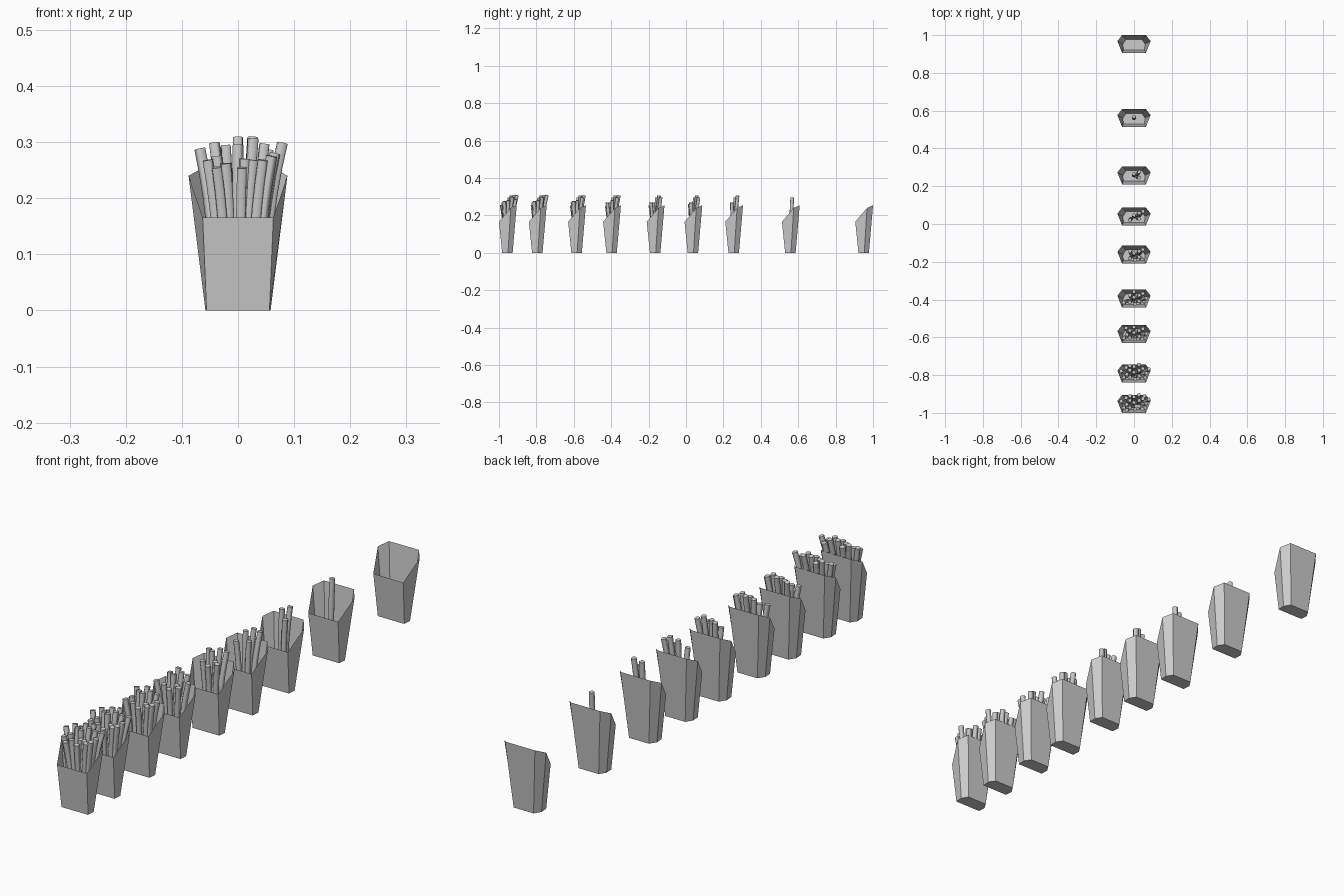
import bpy, bmesh, math
from mathutils import Vector

if "Cube" in bpy.data.objects:
    bpy.data.objects.remove(bpy.data.objects["Cube"])

# y of each carton's front lip, and how many fries it holds (full to empty)
FRONTS = [-1.0, -0.84, -0.63, -0.443, -0.21, -0.008, 0.21, 0.513, 0.905]
COUNTS = [21, 18, 14, 11, 8, 5, 3, 1, 0]

# Carton half outline (x, y, z), y measured from the front lip
BOTTOM = [(0.056, 0.017, 0), (0.058, 0.048, 0), (0.042, 0.073, 0)]
TOP = [(0.063, 0.0, 0.166), (0.088, 0.063, 0.24), (0.063, 0.095, 0.254)]

# Fry tips (x, y, z), in the order they fill the carton
TIPS = [(0.0, 0.055, 0.295), (0.027, 0.035, 0.268), (0.027, 0.066, 0.306),
        (-0.022, 0.028, 0.262), (0.047, 0.075, 0.296), (-0.022, 0.066, 0.294),
        (0.044, 0.022, 0.268), (0.007, 0.018, 0.254), (0.0, 0.085, 0.308),
        (-0.054, 0.028, 0.268), (0.066, 0.05, 0.28), (-0.042, 0.08, 0.298),
        (-0.038, 0.045, 0.275), (0.06, 0.028, 0.275), (-0.068, 0.062, 0.288),
        (0.079, 0.072, 0.298), (0.026, 0.096, 0.308), (-0.022, 0.09, 0.29),
        (0.012, 0.035, 0.27), (-0.038, 0.014, 0.255), (0.055, 0.09, 0.285)]


def make_object(name, bm, y):
    bmesh.ops.recalc_face_normals(bm, faces=bm.faces)
    mesh = bpy.data.meshes.new(name)
    bm.to_mesh(mesh)
    bm.free()
    obj = bpy.data.objects.new(name, mesh)
    obj.location.y = y
    bpy.context.collection.objects.link(obj)
    return obj


def bridge(bm, a, b):
    n = len(a)
    return [bm.faces.new((a[i], a[(i + 1) % n], b[(i + 1) % n], b[i])) for i in range(n)]


def carton(y):
    # Open six-sided paper sleeve with a floor
    bm = bmesh.new()
    rings = []
    for half in (BOTTOM, TOP):
        pts = half + [(-x, py, z) for x, py, z in reversed(half)]
        rings.append([bm.verts.new(p) for p in pts])
    bridge(bm, *rings)
    bm.faces.new(rings[0])
    make_object("carton", bm, y)


def add_fry(bm, tip, index):
    # Chamfered square stick, curling outwards towards the tip
    tip = Vector(tip)
    base = Vector((tip.x * 0.6, 0.028 + tip.y * 0.33, 0.012 + 0.008 * (index % 4)))
    h, c = 0.0085, 0.0055
    section = [(h, -c), (h, c), (c, h), (-c, h), (-h, c), (-h, -c), (-c, -h), (c, -h)]
    spin = math.radians((index * 37) % 40 - 20)
    rings = []
    for k in range(7):
        t = k / 6
        bend = t ** 2
        centre = Vector((base.x + (tip.x - base.x) * bend,
                         base.y + (tip.y - base.y) * bend,
                         base.z + (tip.z - base.z) * t))
        tangent = Vector((2 * t * (tip.x - base.x), 2 * t * (tip.y - base.y), tip.z - base.z))
        rot = Vector((0, 0, 1)).rotation_difference(tangent)
        ring = []
        for u, v in section:
            p = Vector((u * math.cos(spin) - v * math.sin(spin),
                        u * math.sin(spin) + v * math.cos(spin), 0))
            ring.append(bm.verts.new(centre + rot @ p))
        rings.append(ring)
    for a, b in zip(rings, rings[1:]):
        for f in bridge(bm, a, b):
            f.smooth = True
    for ring in (rings[0], rings[-1]):
        bm.faces.new(ring)


for y, count in zip(FRONTS, COUNTS):
    carton(y)
    if count:
        bm = bmesh.new()
        for i in range(count):
            add_fry(bm, TIPS[i], i)
        make_object("fries", bm, y)
